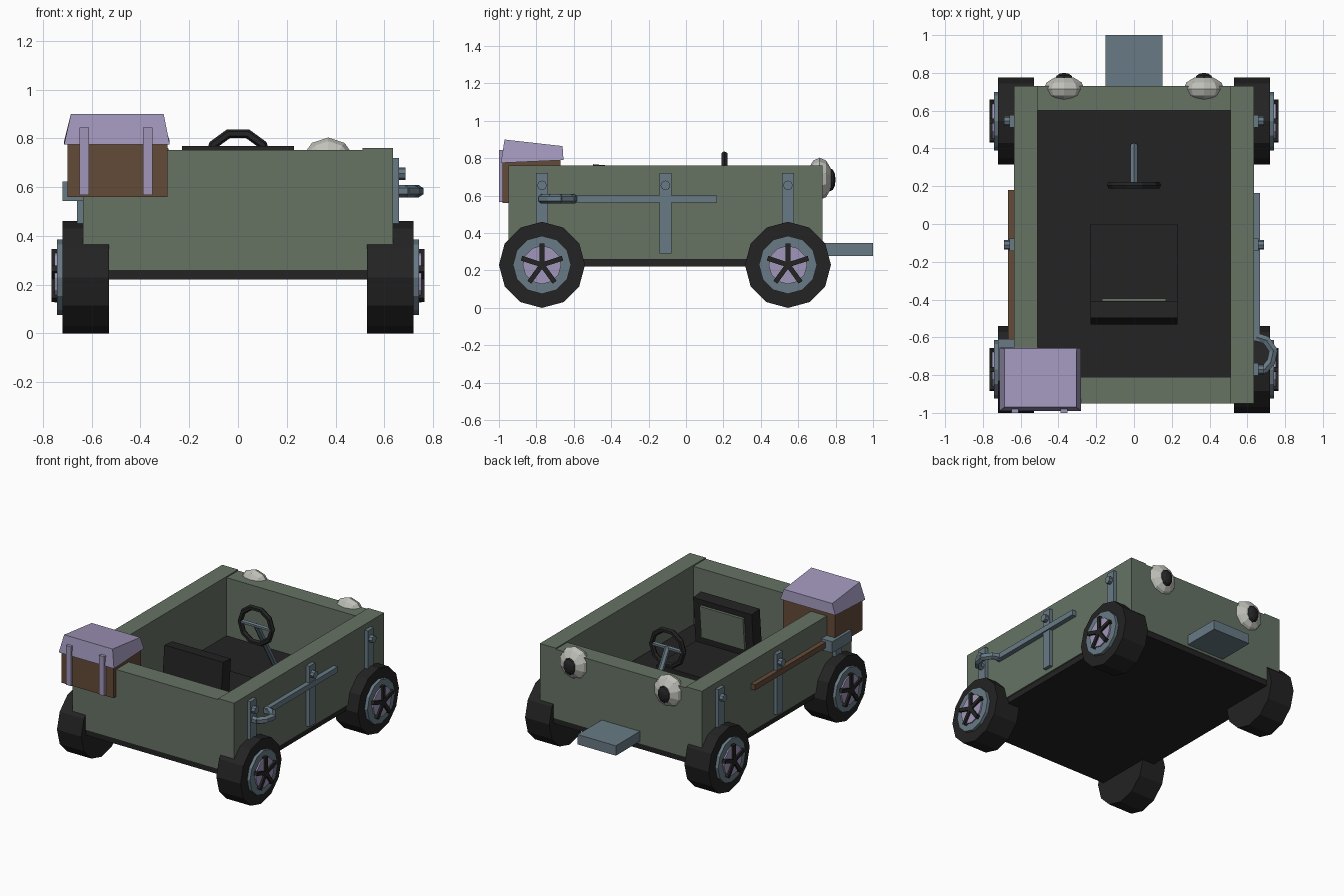
import bpy, bmesh, math
from mathutils import Matrix, Vector

if "Cube" in bpy.data.objects:
    bpy.data.objects.remove(bpy.data.objects["Cube"])


def material(name, r, g, b):
    lin = [((c / 255 + 0.055) / 1.055) ** 2.4 for c in (r, g, b)]
    m = bpy.data.materials.new(name)
    m.diffuse_color = (*lin, 1)
    m.use_nodes = True
    m.node_tree.nodes["Principled BSDF"].inputs["Base Color"].default_value = m.diffuse_color
    return m


GREEN = material("olive green", 102, 115, 100)
BLACK = material("soft black", 35, 35, 35)
STEEL = material("blue grey", 104, 122, 133)
LILAC = material("lilac", 160, 150, 186)
BROWN = material("brown", 100, 75, 57)
PALE = material("pale grey", 192, 192, 186)


def finish(name, bm, mat):
    bmesh.ops.recalc_face_normals(bm, faces=bm.faces)
    me = bpy.data.meshes.new(name)
    bm.to_mesh(me)
    bm.free()
    me.materials.append(mat)
    ob = bpy.data.objects.new(name, me)
    bpy.context.collection.objects.link(ob)
    return ob


def box(name, x, y, z, mat, rot=None):
    """Box from three (low, high) ranges, optionally turned about its centre."""
    bm = bmesh.new()
    bmesh.ops.create_cube(bm, size=1)
    c = Vector([(a[0] + a[1]) / 2 for a in (x, y, z)])
    s = [abs(a[1] - a[0]) for a in (x, y, z)]
    bm.transform(Matrix.Translation(c) @ (rot or Matrix()) @ Matrix.Diagonal((*s, 1)))
    return finish(name, bm, mat)


def disc(name, x0, x1, y, z, r, sides, mat, r2=None):
    """Cylinder along x."""
    bm = bmesh.new()
    bmesh.ops.create_cone(bm, cap_ends=True, segments=sides, radius1=r,
                          radius2=r2 or r, depth=abs(x1 - x0))
    turn = Matrix.Rotation(math.pi / 2 if x1 > x0 else -math.pi / 2, 4, 'Y')
    bm.transform(Matrix.Translation(((x0 + x1) / 2, y, z)) @ turn)
    return finish(name, bm, mat)


def ball(name, c, s, mat):
    """Low-poly ellipsoid with its poles along y."""
    bm = bmesh.new()
    bmesh.ops.create_uvsphere(bm, u_segments=10, v_segments=6, radius=1)
    bm.transform(Matrix.Translation(c) @ Matrix.Diagonal((*s, 1)) @ Matrix.Rotation(math.pi / 2, 4, 'X'))
    return finish(name, bm, mat)


def rod(name, pts, r, mat, sides=6):
    """Straight bars joining consecutive points."""
    bm = bmesh.new()
    for a, b in zip(pts, pts[1:]):
        a, b = Vector(a), Vector(b)
        d = b - a
        m = Matrix.Translation((a + b) / 2) @ d.to_track_quat('Z', 'Y').to_matrix().to_4x4()
        bmesh.ops.create_cone(bm, cap_ends=True, segments=sides, radius1=r, radius2=r,
                              depth=d.length + r * 0.5, matrix=m)
    return finish(name, bm, mat)


# Body tub
box("floor", (-.625, .625), (-.945, .725), (.22, .34), BLACK)
box("front_wall", (-.52, .52), (-.95, -.81), (.26, .752), GREEN)
box("rear_wall", (-.52, .52), (.60, .73), (.26, .752), GREEN)
for s, side in ((1, "right"), (-1, "left")):
    box(side + "_wall", (s * .51, s * .635), (-.95, .73), (.26, .76), GREEN)
box("tow_plate", (-.15, .15), (.70, 1.0), (.277, .347), STEEL)

# Wheels and side straps
for s, side in ((1, "right"), (-1, "left")):
    for y, end in ((-.77, "front"), (.545, "rear")):
        n = end + "_" + side
        disc(n + "_tyre", s * .53, s * .72, y, .23, .23, 12, BLACK)
        disc(n + "_rim", s * .70, s * .742, y, .23, .155, 12, STEEL)
        disc(n + "_hub", s * .73, s * .752, y, .23, .103, 12, LILAC)
        for i in range(5):
            a = i * math.tau / 5
            cy, cz = y + .057 * math.sin(a), .23 + .057 * math.cos(a)
            box(n + "_spoke", (s * .74, s * .765), (cy - .013, cy + .013),
                (cz - .058, cz + .058), BLACK, Matrix.Rotation(-a, 4, 'X'))
    for y, low in ((-.77, .38), (-.11, .29), (.545, .38)):
        box(side + "_strap", (s * .62, s * .66), (y - .033, y + .033), (low, .72), STEEL)
        disc(side + "_bolt", s * .65, s * .687, y, .655, .026, 8, STEEL)

# Crowbar with hook on the right, shovel on the left
box("crowbar", (.635, .668), (-.62, .165), (.563, .602), STEEL)
rod("crowbar_hook", [(.655, -.60, .583), (.70, -.615, .583), (.738, -.67, .583),
                     (.725, -.73, .583), (.69, -.77, .583), (.645, -.77, .583)],
    .025, STEEL)
box("shovel_handle", (-.668, -.635), (-.62, .18), (.565, .605), BROWN)
box("shovel_blade", (-.72, -.635), (-.83, -.61), (.542, .622), STEEL)

# Seat
box("seat_cushion", (-.23, .23), (-.45, 0), (.33, .44), BLACK)
tilt = Matrix.Rotation(math.radians(-5), 4, 'X')
box("seat_back", (-.23, .23), (-.515, -.425), (.36, .765), BLACK, tilt)
box("seat_back_panel", (-.17, .17), (-.422, -.404), (.49, .72), GREEN, tilt)

# Steering wheel
bm = bmesh.new()
N, M, C = 10, 6, Vector((0, .205, .70))
rings = []
for i in range(N):
    a = math.tau * (i + .5) / N
    d = Vector((math.sin(a), 0, math.cos(a)))
    rings.append([bm.verts.new(C + d * (.125 + .019 * math.cos(j * math.tau / M))
                               + Vector((0, .019 * math.sin(j * math.tau / M), 0)))
                  for j in range(M)])
for i in range(N):
    p, q = rings[i], rings[(i + 1) % N]
    for j in range(M):
        k = (j + 1) % M
        bm.faces.new((p[j], q[j], q[k], p[k]))
finish("steering_wheel", bm, BLACK)
rod("steering_spokes", [(-.12, .205, .70), (.12, .205, .70)], .015, STEEL)
rod("steering_column", [(0, .205, .70), (0, .41, .35)], .02, STEEL)

# Round lamps on the rear wall
for s in (1, -1):
    ball("lamp", (s * .37, .715, .69), (.113, .068, .113), PALE)
    ball("lamp_centre", (s * .37, .77, .685), (.048, .03, .062), BLACK)

# Luggage trunk hung on the front left corner
box("trunk", (-.70, -.29), (-.98, -.67), (.56, .80), BROWN)
bm = bmesh.new()
low = [bm.verts.new(p) for p in ((-.713, -.99, .775), (-.28, -.99, .775),
                                 (-.28, -.655, .79), (-.713, -.655, .79))]
top = [bm.verts.new(p) for p in ((-.685, -.97, .90), (-.305, -.97, .90),
                                 (-.305, -.66, .865), (-.685, -.66, .865))]
bm.faces.new(low)
bm.faces.new(top)
for i in range(4):
    j = (i + 1) % 4
    bm.faces.new((low[i], low[j], top[j], top[i]))
finish("trunk_lid", bm, LILAC)
for x in (-.63, -.37):
    box("trunk_strap", (x - .019, x + .019), (-1.0, -.97), (.567, .845), LILAC)
